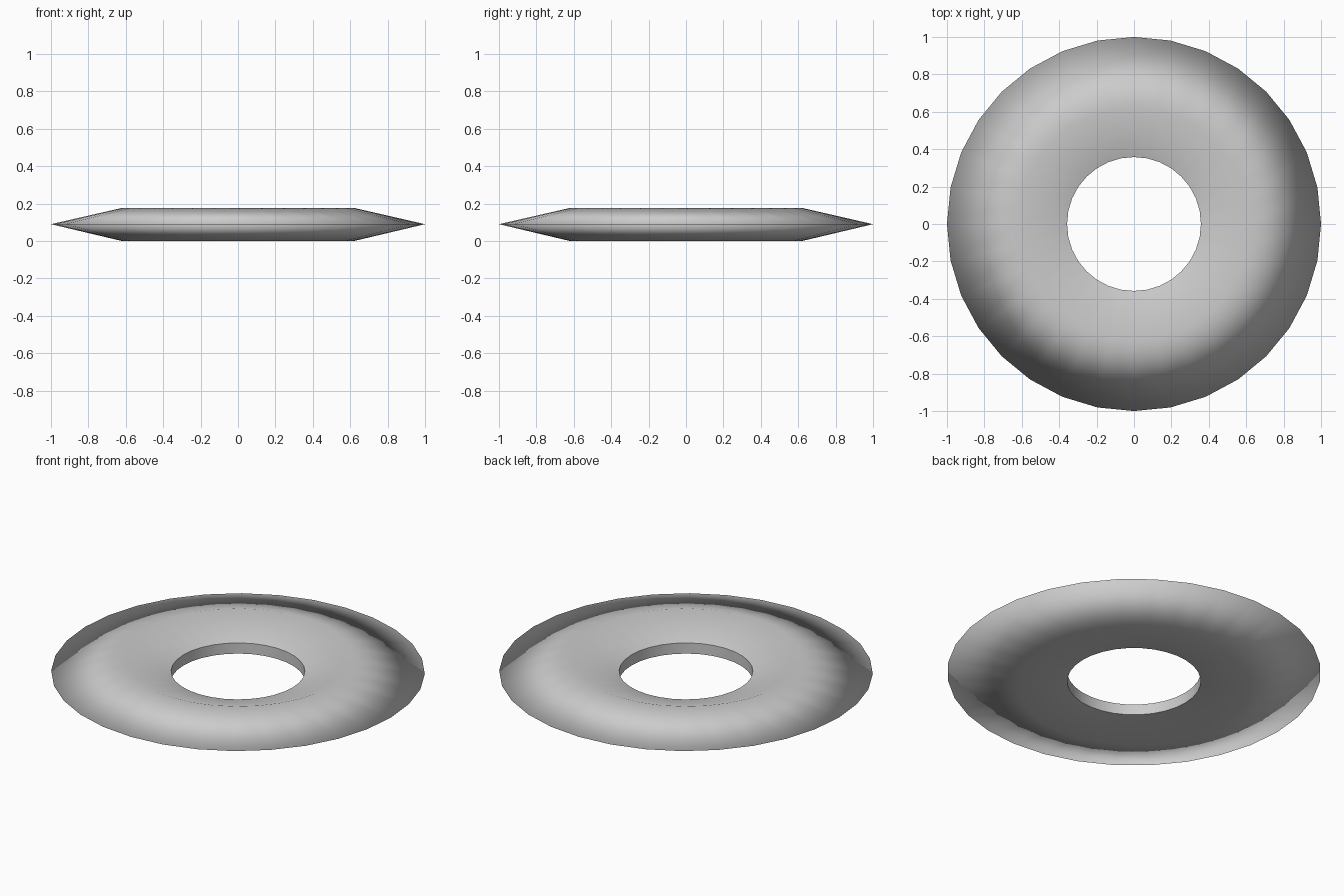
import bpy, bmesh, math
from mathutils import Vector

if "Cube" in bpy.data.objects:
    bpy.data.objects.remove(bpy.data.objects["Cube"])

SIDES = 32

# Closed cross-section (radius, height): hole wall, dished top, sharp rim, dished underside
profile = [(0.358, 0.033), (0.358, 0.096), (0.62, 0.177),
           (1.0, 0.09), (0.62, 0.0)]

bm = bmesh.new()
verts = [bm.verts.new((r, 0, z)) for r, z in profile]
edges = [bm.edges.new((verts[i], verts[(i + 1) % len(verts)]))
         for i in range(len(verts))]

# Turn the section around the vertical axis
bmesh.ops.spin(bm, geom=verts + edges, cent=Vector((0, 0, 0)), axis=Vector((0, 0, 1)),
               angle=math.tau, steps=SIDES, use_merge=False)
bmesh.ops.remove_doubles(bm, verts=bm.verts[:], dist=0.0001)
bmesh.ops.recalc_face_normals(bm, faces=bm.faces[:])
for f in bm.faces:
    f.smooth = True
# Crisp border around the hole
for e in bm.edges:
    if (all(v.co.xy.length < 0.4 for v in e.verts)
            and abs(e.verts[0].co.z - e.verts[1].co.z) < 0.001):
        e.smooth = False

mesh = bpy.data.meshes.new("ring_disc")
bm.to_mesh(mesh)
bm.free()
ring = bpy.data.objects.new("ring_disc", mesh)
bpy.context.collection.objects.link(ring)
